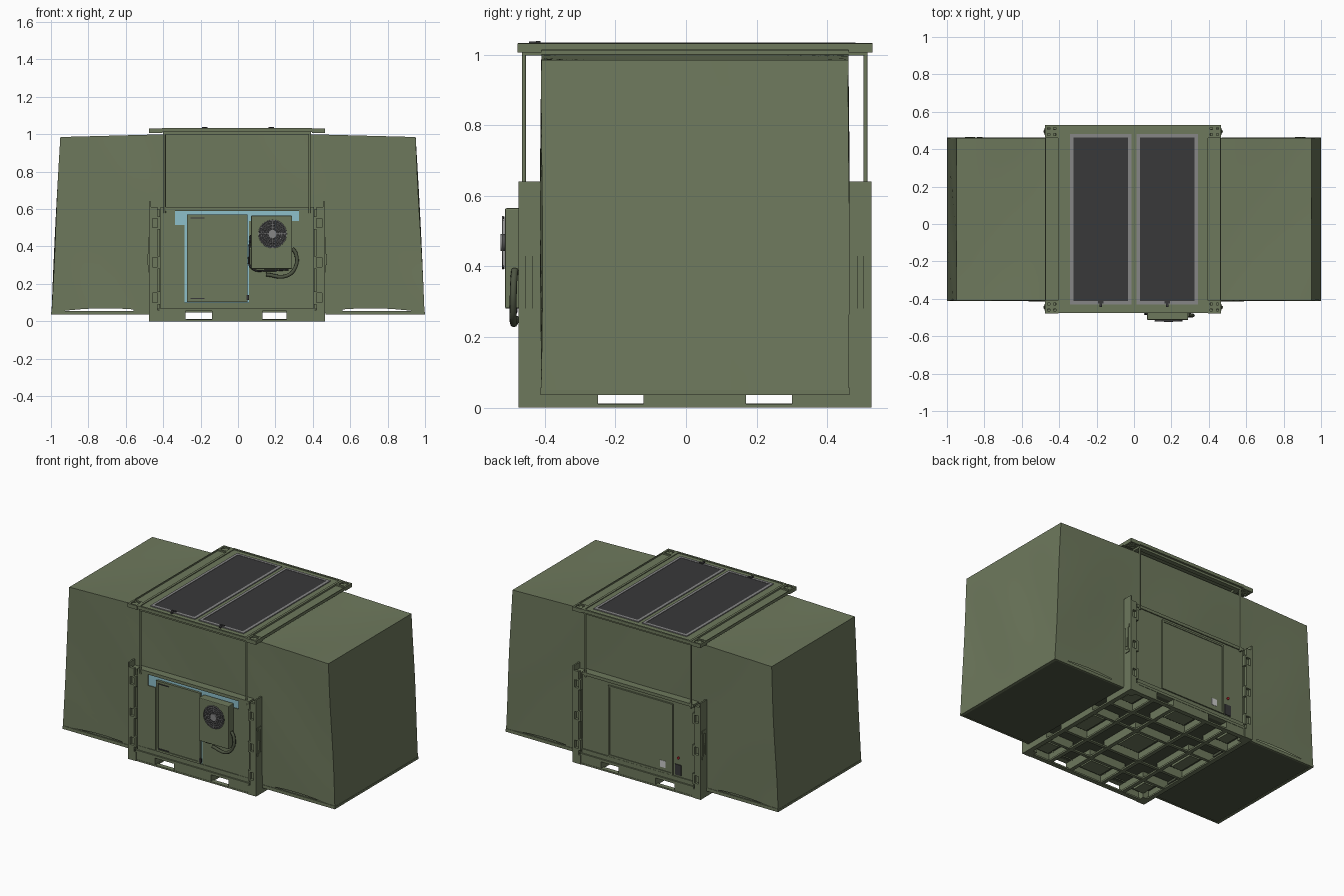
import bpy, bmesh, math
from mathutils import Matrix, Vector

if "Cube" in bpy.data.objects:
    bpy.data.objects.remove(bpy.data.objects["Cube"])

CX, CY = -0.005, 0.025          # centre of the container


def mat(name, r, g, b):
    m = bpy.data.materials.new(name)
    m.diffuse_color = (r, g, b, 1)
    m.use_nodes = True
    m.node_tree.nodes["Principled BSDF"].inputs["Base Color"].default_value = m.diffuse_color
    return m


GREEN = mat("green", 0.155, 0.19, 0.108)
DARK = mat("dark", 0.04, 0.04, 0.042)
UNDER = mat("dark_green", 0.075, 0.09, 0.055)
GREY = mat("grey", 0.24, 0.24, 0.24)
BLUE = mat("pale_blue", 0.27, 0.53, 0.6)
WHITE = mat("white", 0.6, 0.6, 0.6)
RED = mat("red", 0.5, 0.02, 0.03)


def finish(name, bm, m, smooth=None):
    me = bpy.data.meshes.new(name)
    bm.to_mesh(me)
    bm.free()
    me.materials.append(m)
    ob = bpy.data.objects.new(name, me)
    bpy.context.collection.objects.link(ob)
    if smooth:
        bpy.context.view_layer.objects.active = ob
        ob.select_set(True)
        bpy.ops.object.shade_smooth_by_angle(angle=math.radians(smooth))
        ob.select_set(False)
    return ob


def boxes(name, items, m=GREEN):
    """Each item: x0, x1, y0, y1, z0, z1."""
    bm = bmesh.new()
    for x0, x1, y0, y1, z0, z1 in items:
        t = Matrix.Translation(((x0 + x1) / 2, (y0 + y1) / 2, (z0 + z1) / 2))
        s = Matrix.Diagonal((abs(x1 - x0), abs(y1 - y0), abs(z1 - z0), 1))
        bmesh.ops.create_cube(bm, size=1, matrix=t @ s)
    return finish(name, bm, m)


def rim(x0, x1, y0, y1, z0, z1, w):
    """Four boxes making a flat rectangular frame."""
    return [(x0, x1, y0, y0 + w, z0, z1), (x0, x1, y1 - w, y1, z0, z1),
            (x0, x0 + w, y0 + w, y1 - w, z0, z1), (x1 - w, x1, y0 + w, y1 - w, z0, z1)]


def rim_xz(x0, x1, z0, z1, y0, y1, w):
    return [(a, b, y0, y1, c, d) for a, b, c, d, _, _ in rim(x0, x1, z0, z1, 0, 1, w)]


def cyl(name, p, q, r, m=GREEN, seg=16):
    p, q = Vector(p), Vector(q)
    bm = bmesh.new()
    rot = (q - p).to_track_quat('Z', 'Y').to_matrix().to_4x4()
    bmesh.ops.create_cone(bm, cap_ends=True, segments=seg, radius1=r, radius2=r,
                          depth=(q - p).length, matrix=Matrix.Translation((p + q) / 2) @ rot)
    return finish(name, bm, m, 40)


def tube(name, pts, r, m):
    cu = bpy.data.curves.new(name, 'CURVE')
    cu.dimensions = '3D'
    cu.bevel_depth, cu.bevel_resolution, cu.use_fill_caps = r, 2, True
    sp = cu.splines.new('BEZIER')
    sp.bezier_points.add(len(pts) - 1)
    for bp, p in zip(sp.bezier_points, pts):
        bp.co = p
        bp.handle_left_type = bp.handle_right_type = 'AUTO'
    cu.materials.append(m)
    bpy.context.collection.objects.link(bpy.data.objects.new(name, cu))


# Fabric tent: tapered box, open below, with slight slack in the cloth
bm = bmesh.new()
bmesh.ops.create_cube(bm, size=2)
bmesh.ops.subdivide_edges(bm, edges=bm.edges[:], cuts=23, use_grid_fill=True)
bmesh.ops.delete(bm, geom=[f for f in bm.faces if f.normal.z < -0.9], context='FACES')
for v in bm.verts:
    u, w, t = v.co.x, v.co.y, (v.co.z + 1) / 2
    slack = math.sin(math.pi * min(1, max(0, (abs(u) - 0.42) / 0.58)))
    top = 1.0 - 0.015 * max(0, (abs(u) - 0.4) / 0.6) - 0.010 * slack * (1 - w * w)
    low = 0.048 + 0.022 * slack
    ripple = 0.004 * math.sin(7 * u + 3 * t) * math.sin(math.pi * t)
    x = u * (0.997 - 0.047 * t)
    x += 0.003 * math.sin(5 * w + 4 * t) * math.sin(math.pi * t) * (abs(u) > 0.99)
    y = CY + w * 0.435 + ripple * (abs(w) > 0.99)
    v.co = (x, y, low + (top - low) * t)
finish("tent_fabric", bm, GREEN, 40)

# Folding side floors with edge lips and hinges
for s, side in ((-1, "left"), (1, "right")):
    boxes(side + "_floor", [(s * 0.468, s * 0.985, -0.405, 0.455, 0.037, 0.052)], UNDER)
    boxes(side + "_floor_lip", [(s * 0.468, s * 0.995, y, y + 0.012, 0.035, 0.056) for y in (-0.413, 0.451)]
          + [(s * 0.98, s * 0.999, -0.413, 0.463, 0.035, 0.05)])
    boxes(side + "_floor_hinges", [(s * 0.46, s * 0.56, y, y + 0.03, 0.045, 0.062) for y in (-0.41, 0.43)])

# Pallet base: deck, nine feet separated by fork passages, bottom straps
xs = [(-0.475, -0.28), (-0.14, 0.13), (0.26, 0.465)]
ys = [(-0.47, -0.25), (-0.12, 0.17), (0.30, 0.52)]
boxes("base_deck", [(-0.472, 0.462, -0.465, 0.515, 0.056, 0.07)], UNDER)
feet = []
for i, (x0, x1) in enumerate(xs):
    for j, (y0, y1) in enumerate(ys):
        feet += rim(x0, x1, y0, y1, 0.003, 0.06, 0.018)
        feet.append((x0 + 0.06, x1 - 0.06, y0 + 0.06, y1 - 0.06, 0.025, 0.06))
boxes("base_feet", feet)
boxes("base_straps", rim(-0.475, 0.465, -0.472, 0.522, 0, 0.010, 0.03)
      + [(x, x + 0.025, -0.47, 0.52, 0.001, 0.012) for x in (-0.30, -0.14, 0.105, 0.26)]
      + [(-0.47, 0.46, y, y + 0.02, 0.002, 0.012) for y in (-0.27, -0.12, 0.15, 0.30)])
boxes("base_end_rails", [(-0.42, 0.41, -0.472, -0.44, 0.055, 0.072), (-0.42, 0.41, 0.49, 0.522, 0.055, 0.072)])

# Corner posts with stacked windows, latches on the outside and roof poles
windows = [0.10, 0.29, 0.50]
for sx in (-1, 1):
    for sy in (-1, 1):
        tag = ("left" if sx < 0 else "right") + ("_front" if sy < 0 else "_back")
        X = lambda d: CX + sx * (0.47 - d)      # d: distance inward from the outer face
        Y = lambda d: CY + sy * (0.5 - d)
        post = [(X(0), X(0.010), Y(0), Y(0.065), 0, 0.64),
                (X(0.010), X(0.055), Y(0.018), Y(0.065), 0, 0.60),
                (X(0.010), X(0.06), Y(0), Y(0.065), 0, 0.06)]
        edges = [0.06] + [e for z in windows for e in (z, z + 0.05)] + [0.61]
        for a, b in zip(edges[::2], edges[1::2]):
            post.append((X(0.010), X(0.045), Y(0), Y(0.018), a, b))
        for z in windows:
            post.append((X(0.045), X(0.06), Y(0), Y(0.03), z - 0.01, z + 0.06))
            post.append((X(0.010), X(0.017), Y(0), Y(0.018), z, z + 0.05))
        boxes(tag + "_post", post)
        boxes(tag + "_latch", [(X(0), X(-0.004), Y(0.012), Y(0.048), 0.262, 0.28),
                               (X(0), X(-0.004), Y(0.012), Y(0.048), 0.43, 0.45),
                               (X(0), X(-0.006), Y(0.02), Y(0.04), 0.28, 0.43),
                               (X(0), X(-0.010), Y(0.024), Y(0.036), 0.30, 0.36)])
        cyl(tag + "_roof_pole", (X(0.083), Y(0.016), 0.58), (X(0.083), Y(0.016), 1.01), 0.006)

        # Roof corner fitting, a cross inside an open square
        x0, x1 = sorted((X(0), X(0.07)))
        y0, y1 = sorted((Y(-0.003), Y(0.065)))
        xm, ym = (x0 + x1) / 2, (y0 + y1) / 2
        boxes(tag + "_roof_corner", rim(x0, x1, y0, y1, 1.006, 1.031, 0.012)
              + [(x0, x1, ym - 0.01, ym + 0.01, 1.008, 1.024), (xm - 0.01, xm + 0.01, y0, y1, 1.008, 1.024)])

# Roof: central slab, side flanges, rails and underside frame
boxes("roof_slab", [(-0.405, 0.395, -0.472, 0.524, 1.012, 1.028)])
boxes("roof_flanges", [(CX + s * 0.40, CX + s * 0.47, -0.41, 0.46, 1.013, 1.022) for s in (-1, 1)])
boxes("roof_rails", [(CX + s * 0.385, CX + s * 0.40, -0.472, 0.524, 1.012, 1.033) for s in (-1, 1)]
      + [(CX + s * 0.465, CX + s * 0.47, -0.41, 0.46, 1.013, 1.031) for s in (-1, 1)]
      + [(-0.405, 0.395, y, y + 0.012, 1.012, 1.033) for y in (-0.476, 0.516)])
boxes("roof_under_frame", rim(-0.40, 0.39, -0.465, 0.515, 0.998, 1.014, 0.03))

# Solar panels with frames and cable clips
for n, x0, x1 in (("left", -0.342, -0.013), ("right", 0.013, 0.342)):
    boxes(n + "_solar_frame", rim(x0, x1, -0.43, 0.48, 1.026, 1.034, 0.018), GREY)
    boxes(n + "_solar_panel", [(x0 + 0.018, x1 - 0.018, -0.412, 0.462, 1.026, 1.032)], DARK)
    xm = (x0 + x1) / 2
    boxes(n + "_solar_clip", [(xm - 0.015, xm + 0.015, -0.425, -0.412, 1.03, 1.039),
                              (xm - 0.006, xm + 0.006, -0.445, -0.425, 1.028, 1.037)], DARK)

# Front wall: frame, pale insulation sheet, door and side panels
boxes("front_wall_frame", [(-0.415, -0.338, -0.46, -0.44, 0.07, 0.60), (0.325, 0.405, -0.46, -0.44, 0.07, 0.60),
                           (-0.415, 0.405, -0.462, -0.43, 0.07, 0.10), (-0.415, 0.405, -0.462, -0.41, 0.59, 0.61)])
boxes("front_insulation", [(-0.338, 0.325, -0.452, -0.442, 0.10, 0.59)], BLUE)
boxes("front_side_panels", [(-0.338, -0.285, -0.458, -0.45, 0.10, 0.515), (0.06, 0.325, -0.458, -0.45, 0.10, 0.535)])
boxes("front_door", [(-0.27, 0.05, -0.466, -0.45, 0.105, 0.57)])
boxes("front_door_trim", rim_xz(-0.272, 0.052, 0.103, 0.572, -0.471, -0.464, 0.014))
boxes("front_door_hardware", [(-0.255, -0.18, -0.472, -0.464, 0.55, 0.554), (-0.255, -0.18, -0.472, -0.464, 0.12, 0.124),
                              (0.045, 0.06, -0.474, -0.464, 0.115, 0.14)], DARK)

# Back wall with door and small plates
boxes("back_wall", [(-0.415, 0.405, 0.49, 0.505, 0.07, 0.60), (-0.415, 0.405, 0.46, 0.512, 0.59, 0.61),
                    (-0.415, 0.405, 0.48, 0.512, 0.07, 0.10)])
boxes("back_door", [(-0.26, 0.21, 0.50, 0.512, 0.105, 0.57)])
boxes("back_door_trim", rim_xz(-0.262, 0.212, 0.103, 0.572, 0.50, 0.516, 0.012))
boxes("back_white_plate", [(-0.21, -0.17, 0.51, 0.514, 0.135, 0.18)], WHITE)
boxes("back_dark_plate", [(-0.32, -0.275, 0.503, 0.510, 0.11, 0.18)], DARK)
cyl("back_red_button", (-0.30, 0.50, 0.225), (-0.30, 0.513, 0.225), 0.008, RED)

# Climate unit with fan and hoses
ac = boxes("climate_unit", [(0.07, 0.29, -0.513, -0.456, 0.28, 0.565)])
bev = ac.modifiers.new("soft_edges", 'BEVEL')
bev.width, bev.segments = 0.005, 2
FX, FZ = 0.185, 0.467
cyl("fan_disc", (FX, -0.51, FZ), (FX, -0.515, FZ), 0.074, DARK, 32)
cyl("fan_hub", (FX, -0.514, FZ), (FX, -0.525, FZ), 0.024, GREY, 24)
for k, r in enumerate((0.036, 0.049, 0.062, 0.074)):
    bpy.ops.mesh.primitive_torus_add(location=(FX, -0.519, FZ), rotation=(math.pi / 2, 0, 0), major_radius=r,
                                     minor_radius=0.002, major_segments=32, minor_segments=6)
    bpy.context.object.name = "fan_guard_ring_%d" % k
    bpy.context.object.data.materials.append(GREY)
for k in range(12):
    a = k * math.pi / 6
    c, s = math.cos(a), math.sin(a)
    cyl("fan_guard_spoke_%d" % k, (FX + 0.02 * c, -0.52, FZ + 0.02 * s),
        (FX + 0.074 * c, -0.518, FZ + 0.074 * s), 0.0018, GREY, 6)
tube("drain_hose", [(0.29, -0.485, 0.39), (0.31, -0.488, 0.36), (0.305, -0.49, 0.285), (0.26, -0.49, 0.243),
                    (0.15, -0.48, 0.25)], 0.010, UNDER)
tube("power_cable", [(0.068, -0.48, 0.46), (0.06, -0.482, 0.36), (0.072, -0.482, 0.285), (0.17, -0.485, 0.272),
                     (0.27, -0.485, 0.277)], 0.005, DARK)
